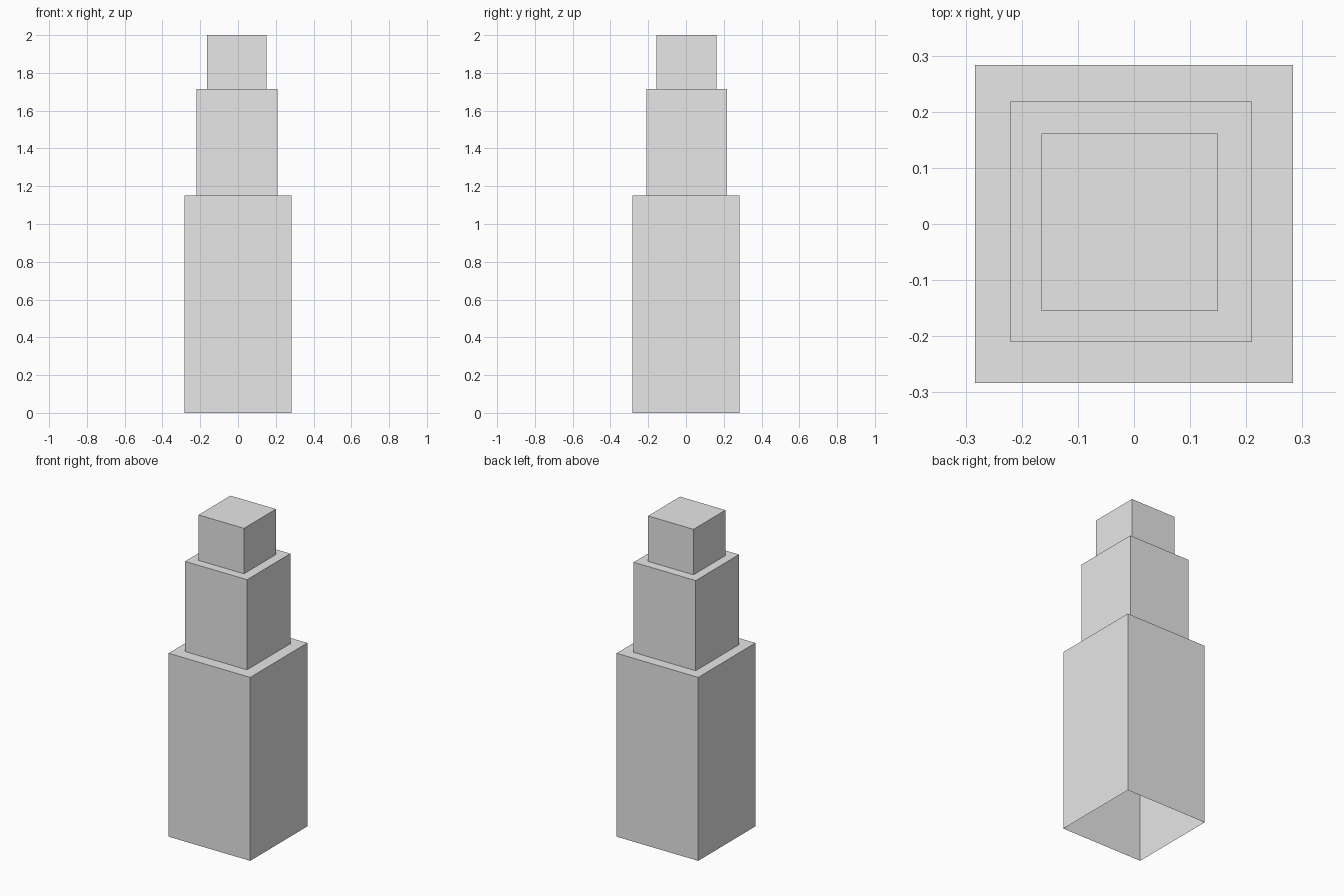
import bpy
import bmesh

cube = bpy.data.objects.get("Cube")
if cube:
    bpy.data.objects.remove(cube, do_unlink=True)

# Plain grey surface
grey = bpy.data.materials.new("plain_grey")
grey.use_nodes = True
colour = (0.8, 0.8, 0.8, 1.0)
grey.diffuse_color = colour
grey.node_tree.nodes["Principled BSDF"].inputs["Base Color"].default_value = colour

# Tiers from the ground up: x min, x max, y min, y max, z bottom, z top
tiers = [
    (-0.283, 0.283, -0.283, 0.283, 0.0, 1.15),
    (-0.22, 0.21, -0.21, 0.218, 1.15, 1.715),
    (-0.165, 0.15, -0.155, 0.161, 1.715, 2.0),
]


def add_ring(bm, x0, x1, y0, y1, z):
    corners = ((x0, y0), (x1, y0), (x1, y1), (x0, y1))
    return [bm.verts.new((x, y, z)) for x, y in corners]


# Stepped hollow shell: walls and ledges join successive rings, open underneath
bm = bmesh.new()
previous = None
for x0, x1, y0, y1, bottom, top in tiers:
    for z in (bottom, top):
        ring = add_ring(bm, x0, x1, y0, y1, z)
        if previous:
            for i in range(4):
                j = (i + 1) % 4
                bm.faces.new((previous[i], previous[j], ring[j], ring[i]))
        previous = ring

# Flat roof
bm.faces.new(previous)

mesh = bpy.data.meshes.new("stepped_tower")
bm.to_mesh(mesh)
bm.free()
mesh.materials.append(grey)
tower = bpy.data.objects.new("stepped_tower", mesh)
bpy.context.collection.objects.link(tower)
